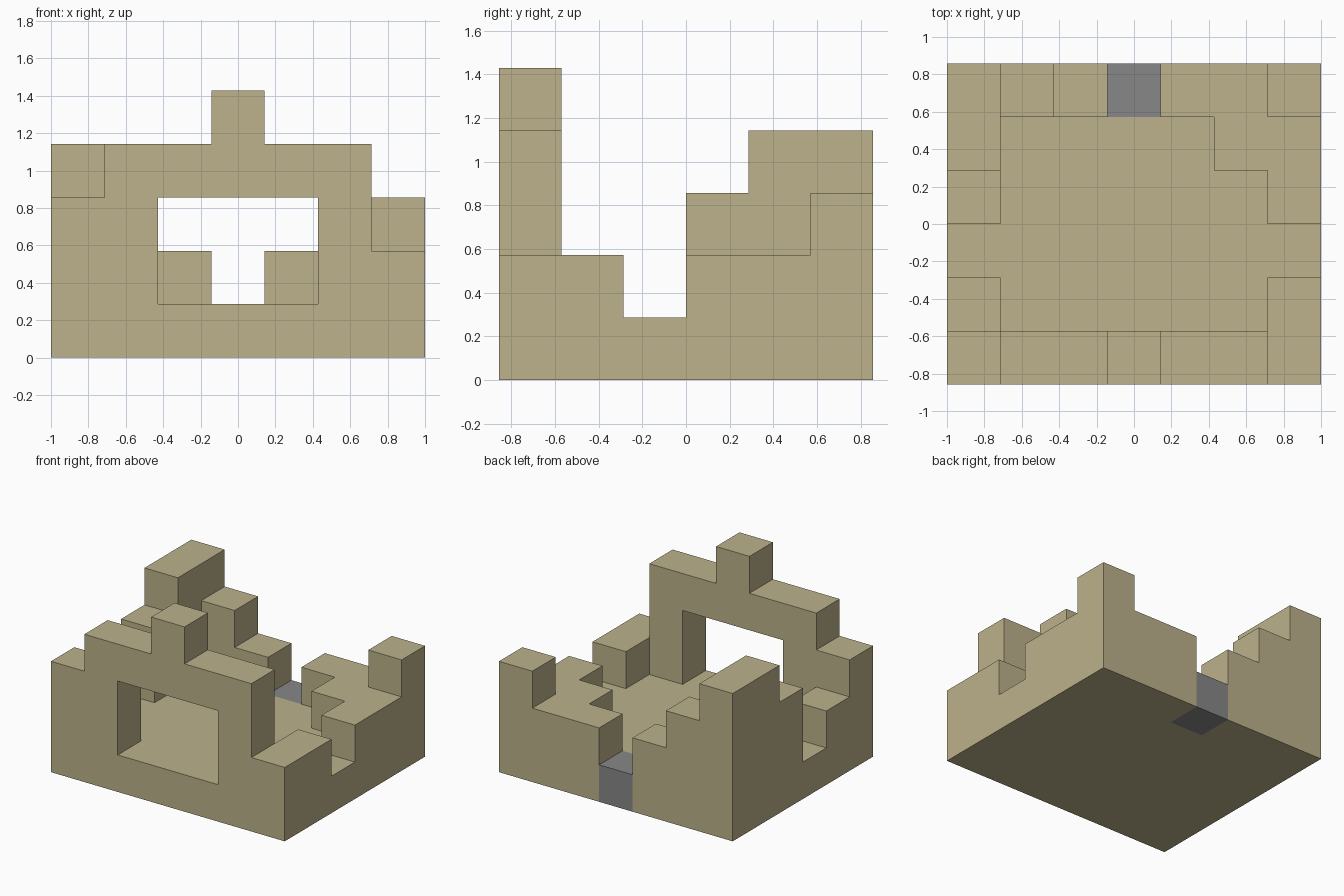
import bpy
import bmesh
import math
from mathutils import Vector

cube = bpy.data.objects.get("Cube")
if cube:
    bpy.data.objects.remove(cube, do_unlink=True)

UNIT = 2 / 7          # one building block
COLS, ROWS = 7, 6


def material(name, colour):
    mat = bpy.data.materials.new(name)
    mat.use_nodes = True
    mat.diffuse_color = colour
    mat.node_tree.nodes["Principled BSDF"].inputs["Base Color"].default_value = colour
    return mat


sandstone = material("sandstone", (0.503, 0.445, 0.258, 1))
grey_stone = material("grey stone", (0.242, 0.242, 0.25, 1))


def stacks(heights):
    """Blocks standing on the base, from the total height of each column."""
    return {(i, j, k) for (i, j), top in heights.items() for k in range(1, top)}


# Base slab with a gap for the doorstep
doorstep = {(3, 5, 0)}
base = {(i, j, 0) for i in range(COLS) for j in range(ROWS)} - doorstep

# Broken front wall with a wide window
window = {(i, 0, k) for i in (2, 3, 4) for k in (1, 2)}
front_wall = stacks({(i, 0): h for i, h in enumerate((3, 4, 4, 5, 4, 4, 2))}) - window

parts = {
    "base": (base, sandstone),
    "doorstep": (doorstep, grey_stone),
    "front_wall": (front_wall, sandstone),
    # Side wall remains behind the front wall
    "right_wall_stub": (stacks({(0, 1): 2}), sandstone),
    "left_wall_stub": (stacks({(6, 1): 2}), sandstone),
    # Stepped rear corners on both sides of the doorway
    "right_rear_wall": (stacks({(0, 3): 3, (0, 4): 4, (0, 5): 4,
                                (1, 5): 3, (2, 5): 2}), sandstone),
    "left_rear_wall": (stacks({(6, 3): 2, (6, 4): 2, (5, 4): 2,
                               (4, 5): 2, (5, 5): 2, (6, 5): 3}), sandstone),
}
solid = set().union(*(cells for cells, _ in parts.values()))


def build(name, cells, mat):
    """Make the outer skin of the blocks and merge its flat areas."""
    bm = bmesh.new()
    for cell in sorted(cells):
        centre = Vector(cell) + Vector((0.5 - COLS / 2, 0.5 - ROWS / 2, 0.5))
        for axis in range(3):
            for sign in (-1, 1):
                normal = Vector((0, 0, 0))
                normal[axis] = sign
                if tuple(int(c + n) for c, n in zip(cell, normal)) in solid:
                    continue
                u = Vector((0, 0, 0))
                u[(axis + 1) % 3] = 0.5
                v = normal.cross(u)
                middle = centre + normal / 2
                ring = (middle - u - v, middle + u - v, middle + u + v, middle - u + v)
                bm.faces.new([bm.verts.new(p * UNIT) for p in ring])
    bmesh.ops.remove_doubles(bm, verts=bm.verts[:], dist=0.001)
    bmesh.ops.dissolve_limit(bm, angle_limit=math.radians(1),
                             verts=bm.verts[:], edges=bm.edges[:])
    mesh = bpy.data.meshes.new(name)
    bm.to_mesh(mesh)
    bm.free()
    mesh.materials.append(mat)
    bpy.context.collection.objects.link(bpy.data.objects.new(name, mesh))


for part, (cells, mat) in parts.items():
    build(part, cells, mat)
